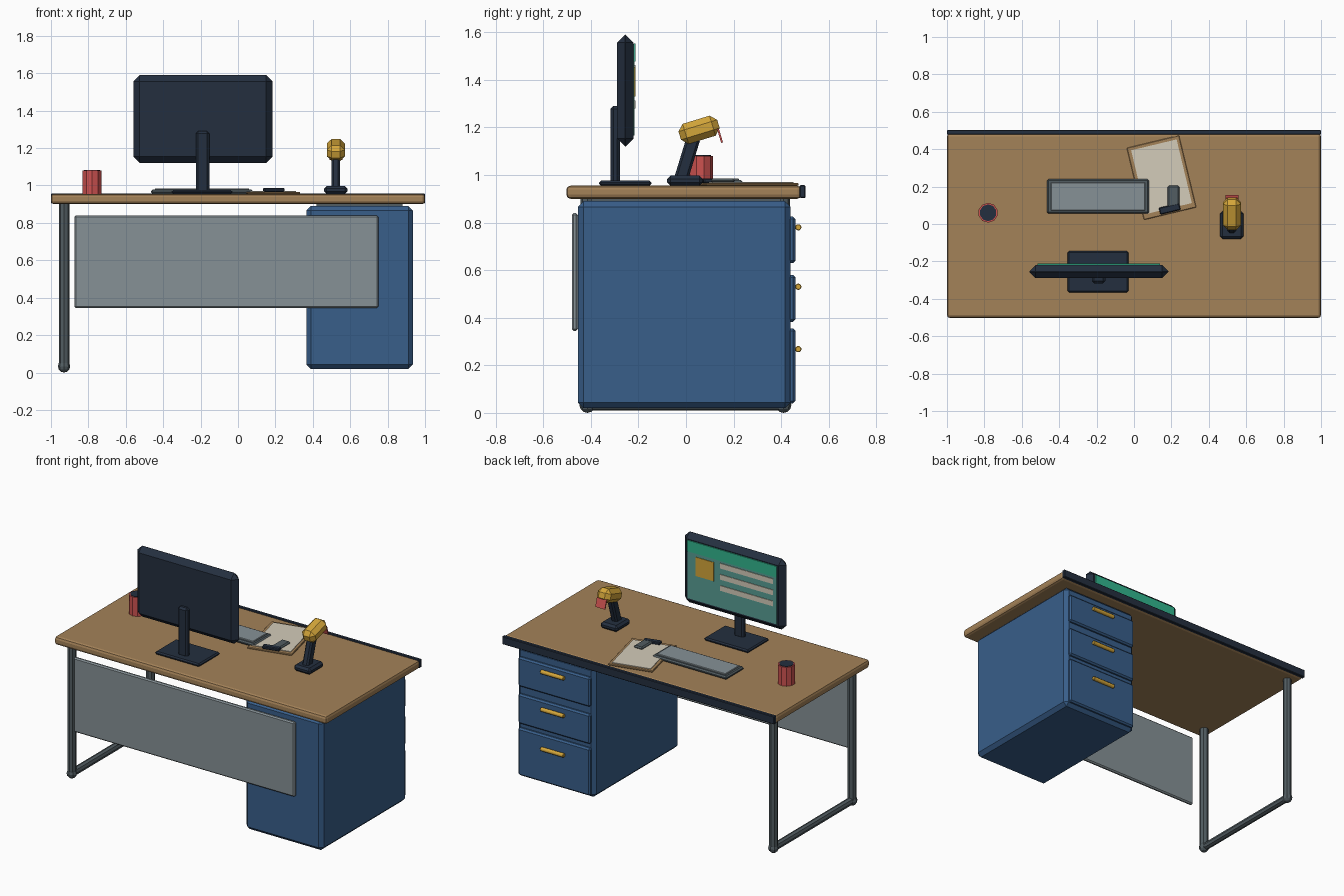
import bpy
from math import radians, pi
from mathutils import Vector

default = bpy.data.objects.get("Cube")
if default:
    bpy.data.objects.remove(default)


def material(name, r, g, b):
    """Flat colour given as 0-255 display values, stored linear."""
    lin = [c / 12.92 if c <= 0.04045 else ((c + 0.055) / 1.055) ** 2.4
           for c in (r / 255, g / 255, b / 255)]
    m = bpy.data.materials.new(name)
    m.use_nodes = True
    m.diffuse_color = (*lin, 1)
    m.node_tree.nodes["Principled BSDF"].inputs["Base Color"].default_value = (*lin, 1)
    return m


WOOD = material("warm wood", 164, 130, 88)
BLUE = material("cabinet blue", 56, 94, 138)
NAVY = material("dark navy", 36, 47, 63)
GREY = material("light grey", 134, 145, 150)
STEEL = material("dark steel", 82, 93, 98)
GOLD = material("gold", 212, 166, 58)
RED = material("red", 205, 82, 80)
PAPER = material("paper", 212, 204, 186)
GREEN = material("screen green", 50, 182, 142)
TEAL = material("screen teal", 88, 158, 148)


def finish(obj, name, mat, bevel=0, segments=1):
    obj.name = name
    obj.data.name = name
    obj.data.materials.append(mat)
    if bevel:
        mod = obj.modifiers.new("bevel", "BEVEL")
        mod.width = bevel
        mod.segments = segments
        mod.limit_method = "ANGLE"
    return obj


def box(name, x, y, z, mat, bevel=0, segments=1, rot=(0, 0, 0)):
    """Box from (min, max) ranges, turned about its own centre."""
    spans = (x, y, z)
    bpy.ops.mesh.primitive_cube_add(size=1, location=[(a + b) / 2 for a, b in spans])
    obj = bpy.context.object
    for v in obj.data.vertices:
        v.co = [c * (b - a) for c, (a, b) in zip(v.co, spans)]
    obj.rotation_euler = [radians(a) for a in rot]
    return finish(obj, name, mat, bevel, segments)


def rod(name, start, end, radius, mat, sides=8, bevel=0):
    """Faceted cylinder between two points."""
    a, b = Vector(start), Vector(end)
    bpy.ops.mesh.primitive_cylinder_add(vertices=sides, radius=radius,
                                        depth=(b - a).length, location=(a + b) / 2)
    obj = bpy.context.object
    obj.rotation_euler = (b - a).to_track_quat("Z", "Y").to_euler()
    return finish(obj, name, mat, bevel)


# Desk top and its dark user-side edge
box("desk_top", (-1, 1), (-0.503, 0.485), (0.9, 0.955), WOOD, 0.017, 2)
box("edge_strip", (-1, 1), (0.478, 0.503), (0.903, 0.957), NAVY, 0.004)

# Drawer cabinet
box("cabinet", (0.365, 0.935), (-0.455, 0.44), (0.02, 0.89), BLUE, 0.024)
box("cabinet_spacer", (0.42, 0.88), (-0.4, 0.4), (0.88, 0.905), STEEL)
drawers = [("top", 0.63, 0.825, 0.78), ("middle", 0.383, 0.58, 0.53),
           ("bottom", 0.04, 0.355, 0.268)]
for label, low, high, grip in drawers:
    box(label + "_drawer", (0.385, 0.915), (0.43, 0.46), (low, high), BLUE, 0.01)
    rod(label + "_drawer_handle", (0.565, 0.472, grip), (0.735, 0.472, grip),
        0.014, GOLD, 8, 0.003)

# Tubular leg frame
for side, y in (("front", -0.415), ("back", 0.41)):
    rod(side + "_leg", (-0.93, y, 0.03), (-0.93, y, 0.905), 0.028, STEEL)
    bpy.ops.mesh.primitive_uv_sphere_add(segments=8, ring_count=6, radius=0.033,
                                         location=(-0.93, y, 0.033))
    finish(bpy.context.object, side + "_foot", STEEL)
rod("foot_rail", (-0.93, -0.415, 0.033), (-0.93, 0.41, 0.033), 0.024, STEEL)

# Modesty panel
box("modesty_panel", (-0.875, 0.75), (-0.48, -0.455), (0.345, 0.84), GREY, 0.008)

# Monitor
box("monitor_base", (-0.355, -0.03), (-0.365, -0.145), (0.955, 0.976), NAVY, 0.008)
box("monitor_neck", (-0.225, -0.153), (-0.317, -0.278), (0.965, 1.29), NAVY, 0.012)
box("monitor_body", (-0.56, 0.185), (-0.29, -0.22), (1.12, 1.59), NAVY, 0.034)
box("screen", (-0.515, 0.14), (-0.222, -0.216), (1.165, 1.55), TEAL)
box("screen_header", (-0.515, 0.14), (-0.218, -0.212), (1.478, 1.552), GREEN)
box("screen_tile", (-0.055, 0.077), (-0.218, -0.212), (1.33, 1.455), GOLD)
for i in range(3):
    z = 1.428 - 0.074 * i
    box(f"screen_line_{i + 1}", (-0.49, -0.1), (-0.218, -0.212), (z, z + 0.034), PAPER)

# Keyboard
box("keyboard", (-0.465, 0.08), (0.055, 0.24), (0.955, 0.978), STEEL, 0.008)
box("keyboard_keys", (-0.445, 0.06), (0.073, 0.222), (0.974, 0.985), GREY, 0.003)

# Clipboard with paper, clip and a small holder
TURN = (0, 0, 13.5)
box("clipboard", (0.003, 0.291), (0.05, 0.446), (0.955, 0.966), WOOD, 0.003, 1, TURN)
box("paper_sheet", (0.022, 0.272), (0.078, 0.428), (0.964, 0.97), PAPER, 0, 1, TURN)
box("clip", (0.135, 0.247), (0.062, 0.1), (0.966, 0.986), NAVY, 0.005, 1, TURN)
box("clip_holder", (0.18, 0.243), (0.085, 0.205), (0.966, 0.985), STEEL, 0.008)

# Cup, with a dark disc inside the rim
rod("cup", (-0.78, 0.06, 0.955), (-0.78, 0.06, 1.08), 0.053, RED, 10)
rod("cup_inside", (-0.78, 0.06, 1.07), (-0.78, 0.06, 1.083), 0.045, NAVY, 10)

# Desk lamp
TILT = (17, 0, 0)
box("lamp_base", (0.46, 0.585), (-0.08, 0.07), (0.955, 0.997), NAVY, 0.014)
box("lamp_arm", (0.5, 0.545), (-0.025, 0.033), (0.965, 1.165), NAVY, 0.01, 1, (-17, 0, 0))
box("lamp_head", (0.475, 0.572), (-0.03, 0.14), (1.146, 1.234), GOLD, 0.026, 1, TILT)
box("lamp_flap", (0.488, 0.558), (0.139, 0.147), (1.135, 1.195), RED, 0, 1, TILT)
